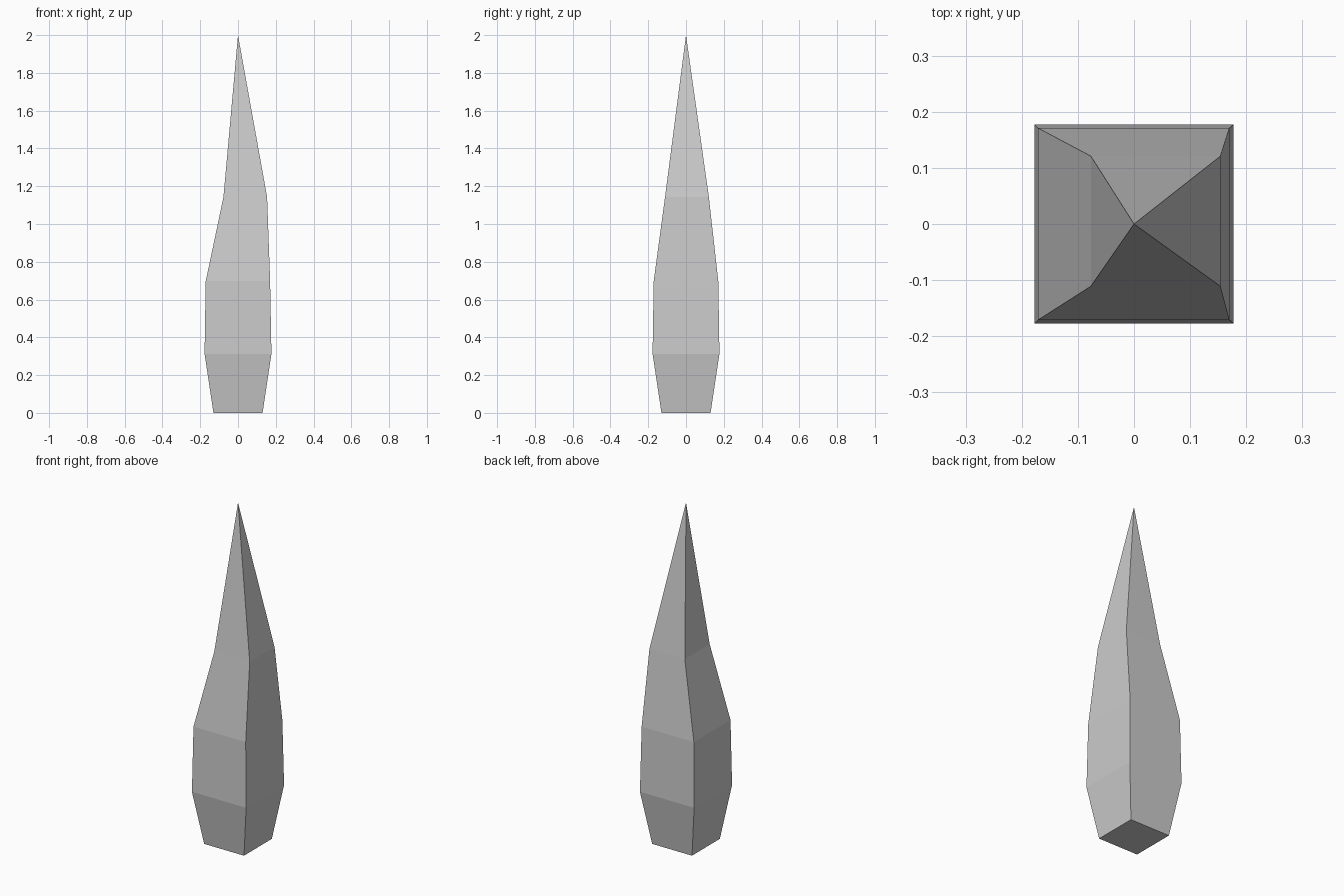
import bpy, bmesh

if "Cube" in bpy.data.objects:
    bpy.data.objects.remove(bpy.data.objects["Cube"])

# Cross-sections from the bottom up: z, x min, x max, y min, y max
SECTIONS = [
    (0.0, -0.13, 0.13, -0.13, 0.13),
    (0.313, -0.177, 0.177, -0.177, 0.177),
    (0.697, -0.171, 0.17, -0.171, 0.171),
    (1.143, -0.077, 0.154, -0.111, 0.121),
]
TIP = (0, 0, 2.0)

bm = bmesh.new()
rings = [[bm.verts.new((x, y, z)) for x, y in ((x0, y0), (x1, y0), (x1, y1), (x0, y1))]
         for z, x0, x1, y0, y1 in SECTIONS]

# Flat base
bm.faces.new(rings[0][::-1])

# Four-sided body
for lower, upper in zip(rings, rings[1:]):
    for i in range(4):
        j = (i + 1) % 4
        bm.faces.new((lower[i], lower[j], upper[j], upper[i]))

# Pointed tip
tip = bm.verts.new(TIP)
for i in range(4):
    bm.faces.new((rings[-1][i], rings[-1][(i + 1) % 4], tip))

bmesh.ops.recalc_face_normals(bm, faces=bm.faces)
mesh = bpy.data.meshes.new("spike")
bm.to_mesh(mesh)
bm.free()
bpy.context.collection.objects.link(bpy.data.objects.new("spike", mesh))
